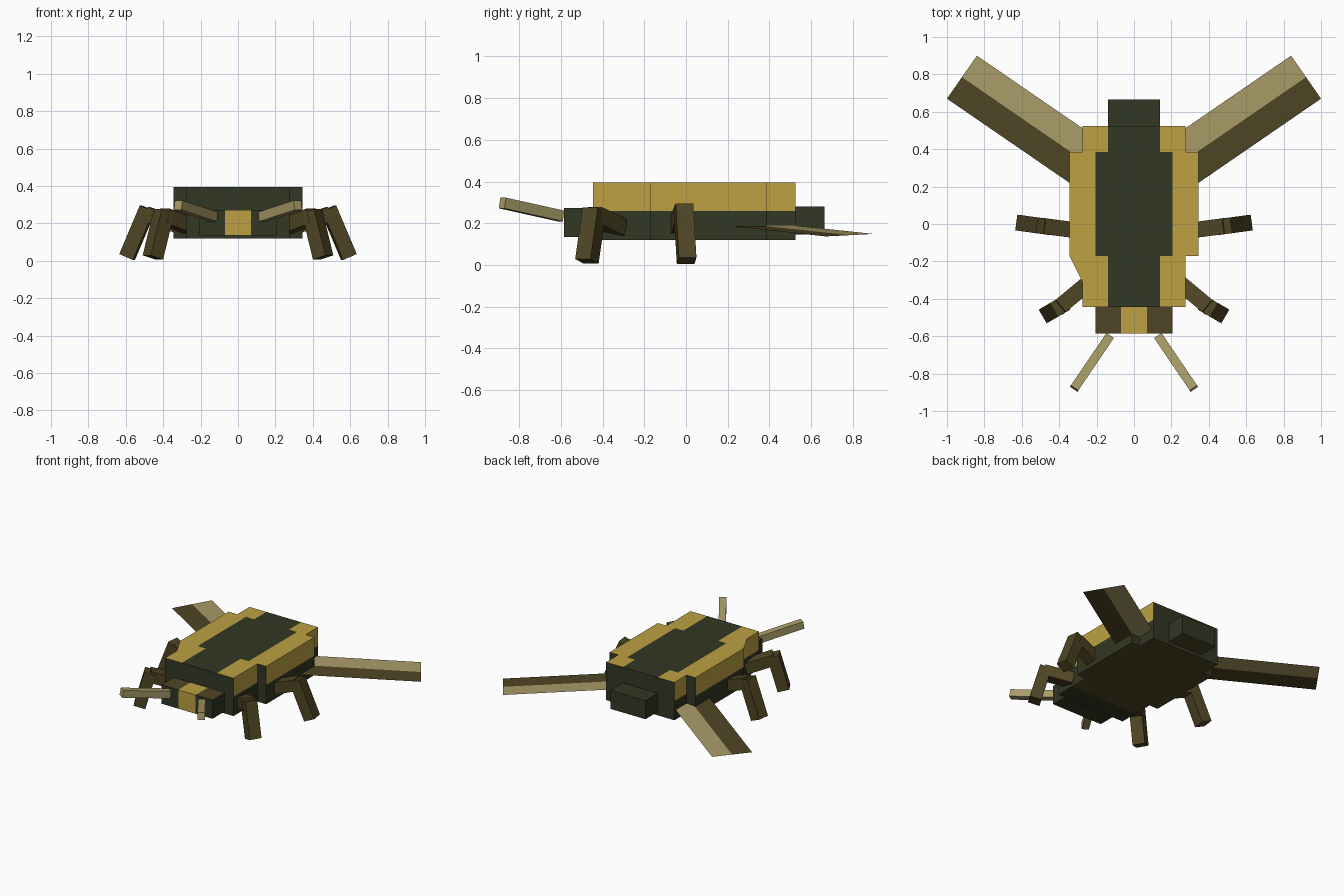
import bpy, bmesh
from mathutils import Vector

if "Cube" in bpy.data.objects:
    bpy.data.objects.remove(bpy.data.objects["Cube"])


def material(name, rgb):
    m = bpy.data.materials.new(name)
    m.diffuse_color = (*rgb, 1)
    m.use_nodes = True
    m.node_tree.nodes["Principled BSDF"].inputs["Base Color"].default_value = m.diffuse_color
    return m


GREEN, YELLOW, BROWN, TAN = range(4)
MATS = [material("dark_green", (0.032, 0.038, 0.017)),
        material("yellow", (0.51, 0.355, 0.056)),
        material("brown", (0.078, 0.060, 0.018)),
        material("tan", (0.40, 0.33, 0.138))]


def finish(name, bm, rule):
    """Turn a bmesh into an object, colouring each face by rule(centre, normal)."""
    bm.normal_update()
    for f in bm.faces:
        f.material_index = rule(f.calc_center_median(), f.normal)
    me = bpy.data.meshes.new(name)
    bm.to_mesh(me)
    bm.free()
    for m in MATS:
        me.materials.append(m)
    ob = bpy.data.objects.new(name, me)
    bpy.context.collection.objects.link(ob)
    return ob


def prism(outline, z0, z1, cuts=()):
    """Extrude an xy outline and slice it at (axis, value) planes."""
    bm = bmesh.new()
    base = bm.faces.new([bm.verts.new((x, y, z0)) for x, y in outline])
    ext = bmesh.ops.extrude_face_region(bm, geom=[base], use_keep_orig=True)
    top = [v for v in ext["geom"] if isinstance(v, bmesh.types.BMVert)]
    bmesh.ops.translate(bm, verts=top, vec=(0, 0, z1 - z0))
    bmesh.ops.recalc_face_normals(bm, faces=bm.faces)
    for axis, value in cuts:
        n = Vector((0, 0, 0))
        n[axis] = 1
        bmesh.ops.bisect_plane(bm, geom=bm.verts[:] + bm.edges[:] + bm.faces[:],
                               plane_co=n * value, plane_no=n)
    return bm


def rect(x, y0, y1):
    return [(-x, y0), (x, y0), (x, y1), (-x, y1)]


def beam(name, a, b, width, height, colour):
    """Square bar from a to b."""
    a, b = Vector(a), Vector(b)
    d = (b - a).normalized()
    side = d.cross(Vector((0, 0, 1))).normalized() * width / 2
    up = side.cross(d).normalized() * height / 2
    bm = bmesh.new()
    rings = [[bm.verts.new(p + side * s + up * u)
              for s, u in ((-1, -1), (1, -1), (1, 1), (-1, 1))] for p in (a, b)]
    for r in rings:
        bm.faces.new(r)
    for i in range(4):
        j = (i + 1) % 4
        bm.faces.new((rings[0][i], rings[0][j], rings[1][j], rings[1][i]))
    bmesh.ops.recalc_face_normals(bm, faces=bm.faces)
    return finish(name, bm, lambda c, n: colour)


# Body: stepped shell with a yellow rim and a dark centre
half = [(0.275, -0.445), (0.275, -0.17), (0.345, -0.17),
        (0.345, 0.385), (0.275, 0.385), (0.275, 0.525)]
shell = half + [(-x, y) for x, y in reversed(half)]


def body_rule(c, n):
    if n.z > 0.5:
        inner = 0.205 if -0.17 < c.y < 0.385 else 0.14
        return GREEN if abs(c.x) < inner else YELLOW
    if n.z < -0.5:
        return BROWN if c.y > -0.31 else GREEN
    return YELLOW if abs(n.x) > 0.5 and c.z > 0.26 else GREEN


cuts = [(2, 0.26), (1, -0.31), (1, -0.17), (1, 0.385)]
cuts += [(0, s * x) for x in (0.14, 0.205) for s in (-1, 1)]
finish("body", prism(shell, 0.12, 0.395, cuts), body_rule)


# Head: yellow stripe down the middle, brown top
def head_rule(c, n):
    if abs(c.x) < 0.07 and (n.z > 0.5 or n.y < -0.5):
        return YELLOW
    return BROWN if n.z > 0.5 else GREEN


finish("head", prism(rect(0.205, -0.585, -0.445), 0.135, 0.272,
                     [(0, -0.07), (0, 0.07)]), head_rule)

# Tail block
finish("tail", prism(rect(0.14, 0.525, 0.665), 0.145, 0.28),
       lambda c, n: BROWN if n.z < -0.5 else GREEN)


# Wings: thin two-tone sheets drooping outwards
def wing(name, s):
    along, across = Vector((0.824, 0.566)), Vector((-0.16, 0.23))
    tip = Vector((1.0, 0.67))
    bm = bmesh.new()
    rows = []
    for k in (0, 0.5, 1):
        row = []
        for p in (tip + across * k, tip + across * k - along * 0.84):
            row.append(bm.verts.new((s * p.x, p.y, 0.137 + 0.0735 * (1 - p.x))))
        rows.append(row)
    for (a, b), (c, d) in zip(rows, rows[1:]):
        bm.faces.new((a, c, d, b) if s > 0 else (b, d, c, a))
    split = [BROWN, TAN]
    order = iter(split)
    finish(name, bm, lambda c, n: next(order))


for s, side in ((1, "right"), (-1, "left")):
    wing(f"wing_{side}", s)
    # Feelers
    beam(f"antenna_{side}", (s * 0.13, -0.60, 0.235), (s * 0.32, -0.88, 0.297),
         0.048, 0.052, TAN)
    # Legs: thigh rising from the body, shin dropping to the ground
    beam(f"middle_thigh_{side}", (s * 0.30, -0.035, 0.18), (s * 0.49, -0.01, 0.25),
         0.085, 0.08, BROWN)
    beam(f"middle_shin_{side}", (s * 0.483, -0.012, 0.28), (s * 0.593, 0.003, 0.02),
         0.085, 0.08, BROWN)
    beam(f"front_thigh_{side}", (s * 0.25, -0.32, 0.18), (s * 0.40, -0.445, 0.24),
         0.085, 0.08, BROWN)
    beam(f"front_shin_{side}", (s * 0.395, -0.44, 0.265), (s * 0.455, -0.475, 0.018),
         0.085, 0.08, BROWN)
